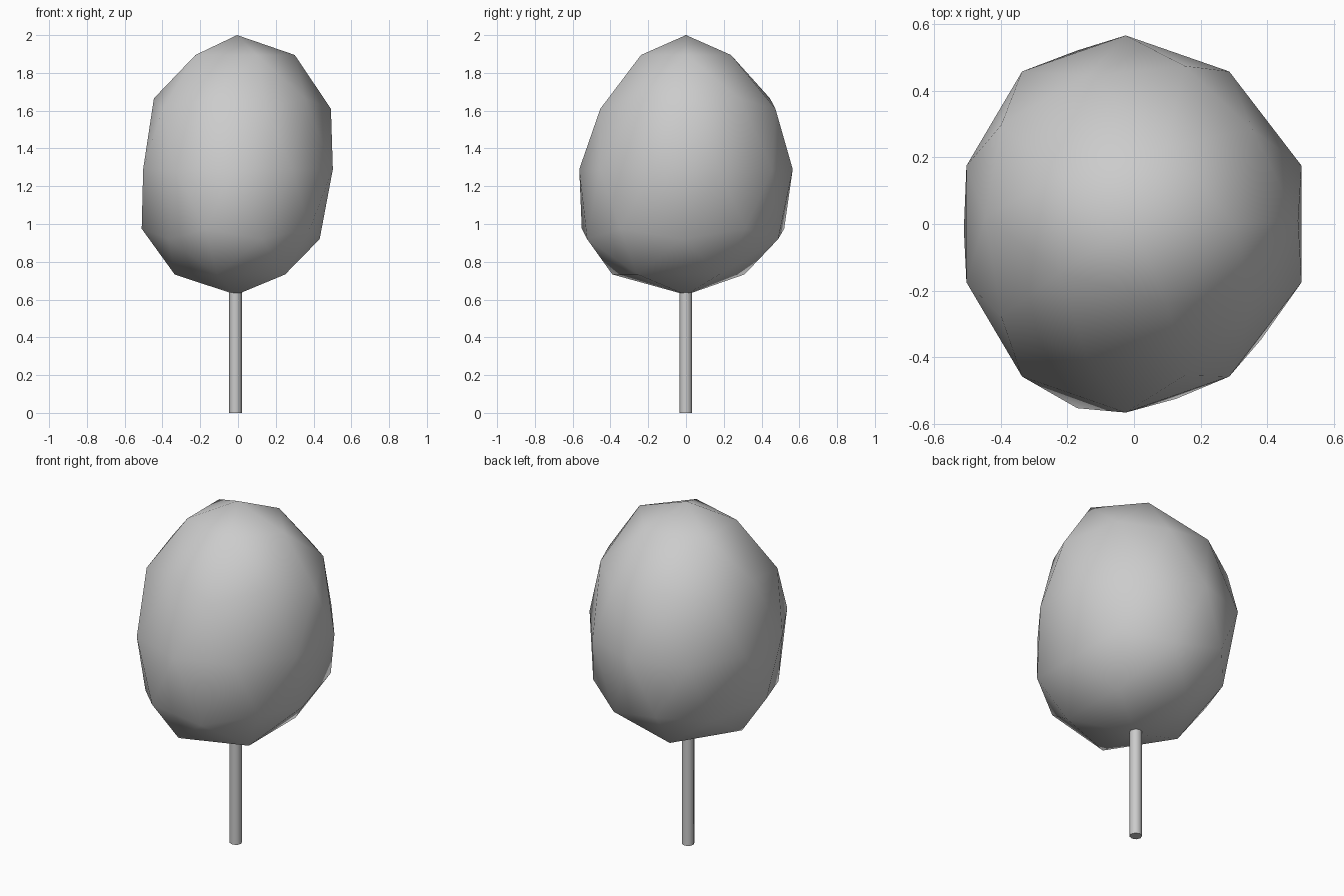
import bpy

# Crown: 80-face icosphere, each vertex ring reshaped.
# (unit z, new z, x scale, x shift, y scale, y shift)
RINGS = [
    (-1.000, 0.625, 0.60, -0.01, 0.60, 0.00),
    (-0.851, 0.733, 0.615, -0.012, 0.70, -0.04),
    (-0.526, 0.92, 0.52, -0.01, 0.625, -0.018),
    (-0.447, 0.975, 0.55, -0.018, 0.63, -0.016),
    (0.000, 1.29, 0.528, 0.00, 0.565, 0.00),
    (0.447, 1.61, 0.55, 0.00, 0.545, 0.01),
    (0.526, 1.665, 0.52, -0.003, 0.525, 0.02),
    (0.851, 1.895, 0.552, 0.01, 0.476, 0.00),
    (1.000, 2.00, 0.55, -0.005, 0.50, 0.00),
]
bpy.ops.mesh.primitive_ico_sphere_add(subdivisions=2, radius=1)
crown = bpy.context.object
crown.name = "crown"
for v in crown.data.vertices:
    _, z, sx, cx, sy, cy = min(RINGS, key=lambda r: abs(r[0] - v.co.z))
    # Equator leans slightly left at its front and back
    if abs(v.co.z) < 0.1 and abs(v.co.x) < 0.7:
        cx = -0.025
    v.co = (v.co.x * sx + cx, v.co.y * sy + cy, z)
bpy.ops.object.shade_smooth()

# Trunk: thin post running up into the crown
bpy.ops.mesh.primitive_cylinder_add(vertices=8, radius=0.034, depth=0.68,
                                    location=(-0.013, -0.001, 0.34))
trunk = bpy.context.object
trunk.name = "trunk"
bpy.ops.object.shade_smooth_by_angle(angle=1.0)
